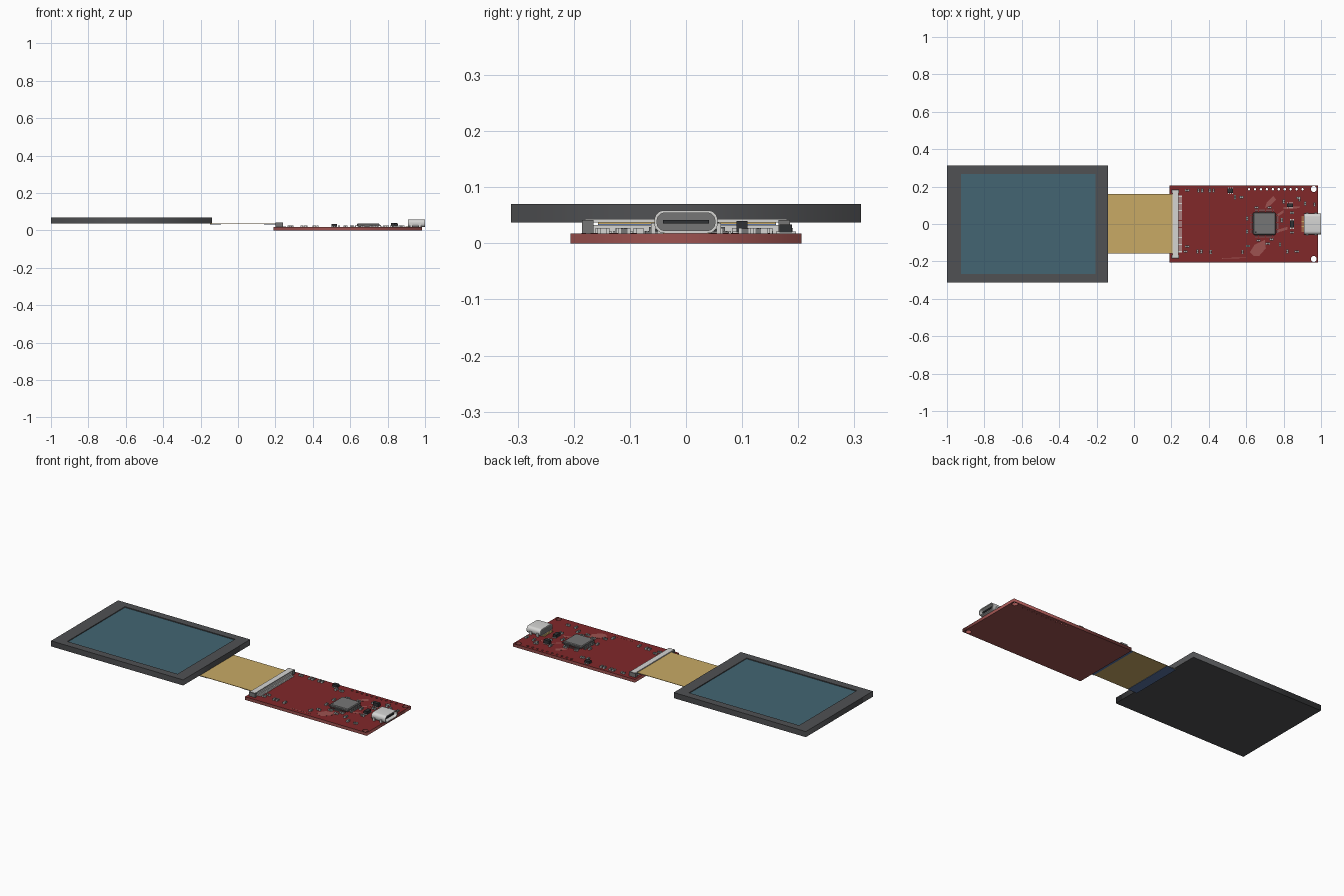
import bpy, bmesh, math
from mathutils import Matrix, Vector

if "Cube" in bpy.data.objects:
    bpy.data.objects.remove(bpy.data.objects["Cube"])


def mat(name, r, g, b):
    m = bpy.data.materials.new(name)
    m.diffuse_color = (r, g, b, 1)
    m.use_nodes = True
    m.node_tree.nodes["Principled BSDF"].inputs["Base Color"].default_value = m.diffuse_color
    return m


CASE = mat("charcoal_case", 0.08, 0.082, 0.087)
GLASS = mat("teal_screen", 0.056, 0.13, 0.17)
FLEX = mat("amber_flex", 0.58, 0.4, 0.13)
BLUE = mat("blue_stiffener", 0.1, 0.17, 0.36)
MASK = mat("dark_red_mask", 0.22, 0.021, 0.023)
CORE = mat("light_red_core", 0.34, 0.085, 0.08)
METAL = mat("light_metal", 0.66, 0.66, 0.65)
GREY = mat("chip_grey", 0.18, 0.18, 0.18)
BLACK = mat("black_plastic", 0.03, 0.032, 0.035)
TOP = 0.018  # upper surface of the circuit board


def boxes(name, material, items):
    """One object from boxes given as (x0, x1, y0, y1, z0, z1)."""
    bm = bmesh.new()
    for x0, x1, y0, y1, z0, z1 in items:
        m = Matrix.Translation(((x0 + x1) / 2, (y0 + y1) / 2, (z0 + z1) / 2))
        m = m @ Matrix.Diagonal((x1 - x0, y1 - y0, z1 - z0, 1))
        bmesh.ops.create_cube(bm, size=1, matrix=m)
    me = bpy.data.meshes.new(name)
    bm.to_mesh(me)
    bm.free()
    me.materials.append(material)
    ob = bpy.data.objects.new(name, me)
    bpy.context.collection.objects.link(ob)
    return ob


def rect(x0, x1, y0, y1):
    return [(x0, y0), (x1, y0), (x1, y1), (x0, y1)]


def circle(cx, cy, r, n=16):
    return [(cx + r * math.cos(math.tau * i / n), cy + r * math.sin(math.tau * i / n)) for i in range(n)]


def rounded(w, h, r, cy, n=6):
    pts = []
    for q, (sx, sy) in enumerate([(1, 1), (-1, 1), (-1, -1), (1, -1)]):
        for i in range(n + 1):
            a = math.pi / 2 * (q + i / n)
            pts.append((sx * (w / 2 - r) + r * math.cos(a), cy + sy * (h / 2 - r) + r * math.sin(a)))
    return pts


def plate(name, material, loops, lo, hi, sideways=False):
    """Extrude outlines (later loops are holes) along z, or along x if sideways."""
    cu = bpy.data.curves.new(name, 'CURVE')
    cu.dimensions = '2D'
    cu.fill_mode = 'BOTH'
    cu.extrude = (hi - lo) / 2
    for pts in loops:
        s = cu.splines.new('POLY')
        s.points.add(len(pts) - 1)
        for p, (x, y) in zip(s.points, pts):
            p.co = (x, y, 0, 1)
        s.use_cyclic_u = True
    cu.materials.append(material)
    ob = bpy.data.objects.new(name, cu)
    bpy.context.collection.objects.link(ob)
    mid = (lo + hi) / 2
    if sideways:
        ob.rotation_euler = (math.pi / 2, 0, math.pi / 2)
        ob.location.x = mid
    else:
        ob.location.z = mid
    bpy.ops.object.select_all(action='DESELECT')
    ob.select_set(True)
    bpy.context.view_layer.objects.active = ob
    bpy.ops.object.convert(target='MESH')
    return bpy.context.view_layer.objects.active


# Display: bezel ring, recessed screen and back panel
inner = (-0.925, -0.207, -0.268, 0.268)
plate("display_bezel", CASE, [rect(-1, -0.139, -0.312, 0.312), rect(*inner)], 0.037, 0.07)
boxes("display_back", CASE, [(*inner, 0.037, 0.045)])
boxes("display_screen", GLASS, [(*inner, 0.045, 0.065)])

# Flat flex cable with stiffeners underneath
boxes("flex_cable", FLEX, [(-0.15, 0.215, -0.157, 0.16, 0.0345, 0.0368)])
boxes("flex_stiffeners", BLUE, [(-0.15, -0.09, -0.157, 0.16, 0.0325, 0.0345),
                                (0.14, 0.215, -0.157, 0.16, 0.0325, 0.0345)])

# Circuit board with mounting holes and a header row; top face gets the mask colour
loops = [rect(0.189, 0.984, -0.206, 0.206)]
loops += [circle(0.961, s * 0.187, 0.016, 20) for s in (1, -1)]
loops += [circle(0.615 + 0.0318 * i, 0.186, 0.0065, 10) for i in range(10)]
board = plate("circuit_board", CORE, loops, 0, TOP)
board.data.materials.append(MASK)
for p in board.data.polygons:
    if p.center.z > TOP / 2 - 0.0005 and abs(p.normal.z) > 0.9:
        p.material_index = 1

# Bare lighter traces around the chip
traces = [
    [(0.62, -0.15), (0.645, -0.11), (0.70, -0.085), (0.705, -0.13), (0.67, -0.17), (0.64, -0.17)],
    [(0.70, 0.085), (0.73, 0.10), (0.76, 0.13), (0.745, 0.15), (0.71, 0.115)],
    [(0.77, 0.04), (0.80, 0.06), (0.80, 0.075), (0.77, 0.055)],
    [(0.77, -0.045), (0.82, -0.03), (0.82, -0.015), (0.77, -0.03)],
    [(0.80, 0.08), (0.885, 0.085), (0.885, 0.095), (0.80, 0.09)],
    [(0.47, -0.186), (0.60, -0.182), (0.60, -0.178), (0.47, -0.182)],
]
for i, t in enumerate(traces):
    plate(f"copper_trace_{i}", CORE, [t], TOP, TOP + 0.0006)

# Flex connector: housing, dark end blocks, latch bar and fine contacts
boxes("connector_housing", METAL, [(0.205, 0.238, -0.165, 0.165, TOP, 0.033),
                                   (0.205, 0.238, -0.18, 0.18, 0.0375, 0.043)])
boxes("connector_ends", GREY, [(0.2, 0.241, s * 0.175 - 0.01, s * 0.175 + 0.01, TOP, 0.042) for s in (1, -1)])
boxes("connector_contacts", METAL,
      [(0.238, 0.257, y - 0.0016, y + 0.0016, TOP, 0.022) for y in [(i - 24.5) * 0.00626 for i in range(50)]])

# Processor: body with chamfered edges and leads on four sides
cx, cy, h = 0.697, 0.002, 0.06
chip = boxes("processor_body", GREY, [(cx - h, cx + h, cy - h, cy + h, 0.021, 0.038)])
bev = chip.modifiers.new("edge", 'BEVEL')
bev.width, bev.segments = 0.004, 1
leads = []
for i in range(16):
    o = (i - 7.5) * 0.00626
    for s in (1, -1):
        for a, b, z0, z1 in ((h - 0.002, h + 0.007, 0.026, 0.029), (h + 0.005, h + 0.015, TOP, 0.021),
                             (h + 0.005, h + 0.0075, 0.02, 0.029)):
            u0, u1 = sorted((s * a, s * b))
            leads.append((cx + u0, cx + u1, cy + o - 0.0014, cy + o + 0.0014, z0, z1))
            leads.append((cx + o - 0.0014, cx + o + 0.0014, cy + u0, cy + u1, z0, z1))
boxes("processor_leads", GREY, leads)
boxes("processor_dot", BLACK, [(cx - 0.05, cx - 0.042, cy - 0.05, cy - 0.042, 0.038, 0.0385)])

# Charging socket: hollow shell, rear wall, tongue and solder pins
zc = 0.0385
shell = plate("socket_shell", METAL, [rounded(0.113, 0.041, 0.018, zc), rounded(0.103, 0.031, 0.0135, zc)],
              0.91, 1.0, True)
bpy.ops.object.shade_smooth_by_angle()
plate("socket_rear", GREY, [rounded(0.104, 0.032, 0.014, zc)], 0.911, 0.925, True)
boxes("socket_tongue", BLACK, [(0.925, 0.99, -0.041, 0.041, zc - 0.0035, zc + 0.0035)])
boxes("socket_tabs", METAL, [(x, x + 0.014, s * 0.058 - 0.004, s * 0.058 + 0.004, 0.004, 0.036)
                             for x in (0.92, 0.965) for s in (1, -1)])
boxes("socket_pins", FLEX, [(0.895, 0.911, i * 0.0065 - 0.0018, i * 0.0065 + 0.0018, TOP, 0.021)
                            for i in range(-6, 7)])

# Small black parts with leads
blacks, feet = [], []
for x, y, w, d, z in [(0.834, 0.1, 0.034, 0.02, 0.04), (0.844, 0, 0.022, 0.038, 0.036), (0.515, 0.178, 0.03, 0.022, 0.034)]:
    blacks.append((x - w / 2, x + w / 2, y - d / 2, y + d / 2, 0.0195, z))
    for t in (-0.35, 0, 0.35):
        feet.append((x + t * w - 0.0025, x + t * w + 0.0025, y - d / 2 - 0.007, y + d / 2 + 0.007, TOP, 0.021))
boxes("small_chips", BLACK, blacks)
boxes("small_chip_feet", METAL, feet)

# Resistors and capacitors: dark middles, metal end caps; third value 1 means turned
chips = [(0.345, 0.18, 1), (0.365, 0.18, 1), (0.405, 0.18, 1), (0.425, 0.18, 1), (0.285, 0.18, 0),
         (0.54, 0.143, 1), (0.575, 0.143, 0), (0.34, -0.147, 1), (0.36, -0.147, 1), (0.41, -0.15, 1),
         (0.285, -0.12, 0), (0.275, -0.147, 0), (0.61, -0.118, 0), (0.715, -0.105, 0), (0.78, -0.11, 1),
         (0.82, -0.147, 1), (0.87, -0.147, 0), (0.655, 0.088, 0), (0.725, 0.088, 0), (0.665, -0.088, 0),
         (0.735, -0.082, 0), (0.605, 0.03, 1), (0.605, -0.04, 1), (0.79, 0.02, 1), (0.885, 0.13, 1),
         (0.80, 0.12, 1), (0.845, 0.06, 0), (0.845, -0.045, 0), (0.965, 0.105, 1), (0.915, 0.11, 1),
         (0.88, 0.14, 0), (0.58, -0.15, 1)]
mid, caps = [], []
for x, y, turned in chips:
    def add(dst, l0, l1, w, z):
        a, b = ((x + l0, x + l1), (y - w, y + w)) if not turned else ((x - w, x + w), (y + l0, y + l1))
        dst.append((*a, *b, TOP, z))
    add(mid, -0.006, 0.006, 0.0055, 0.0268)
    add(caps, -0.011, -0.006, 0.006, 0.0275)
    add(caps, 0.006, 0.011, 0.006, 0.0275)
boxes("passive_bodies", GREY, mid)
boxes("passive_end_caps", METAL, caps)
